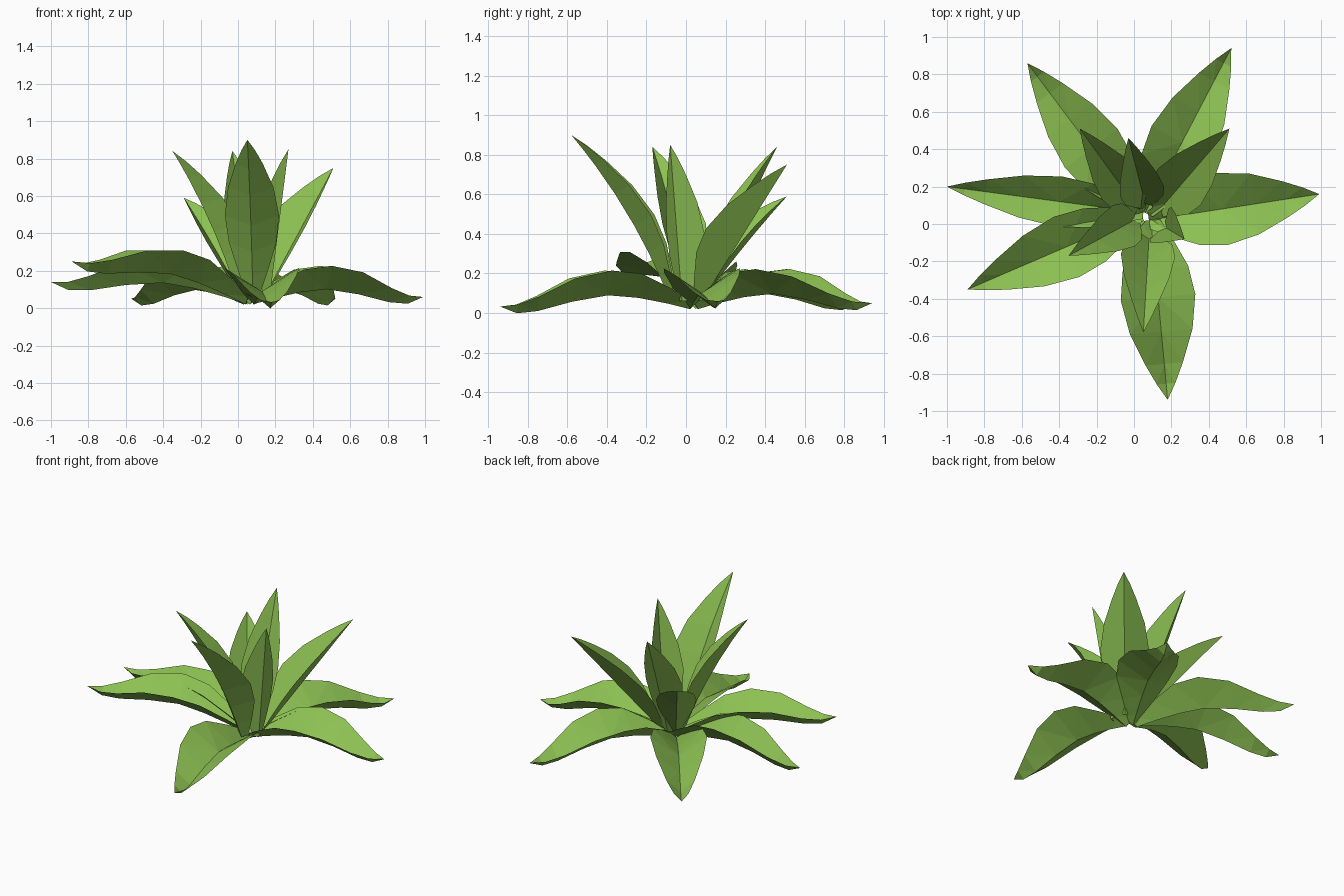
import bpy, bmesh
from mathutils import Vector

if "Cube" in bpy.data.objects:
    bpy.data.objects.remove(bpy.data.objects["Cube"])

green = bpy.data.materials.new("leaf_green")
green.diffuse_color = (0.262, 0.527, 0.084, 1)
green.use_nodes = True
green.node_tree.nodes["Principled BSDF"].inputs["Base Color"].default_value = green.diffuse_color

UP = Vector((0, 0, 1))
T = (0, 0.12, 0.27, 0.43, 0.62, 0.8, 0.91, 1)               # stations along a leaf
WIDTH = (0.25, 0.55, 0.88, 1, 0.84, 0.5, 0.25, 0)           # half width profile
SPREAD_Z = (0.02, 0.05, 0.08, 0.095, 0.065, 0.02, 0.01, 0.045)  # rib height, low leaves


def build_leaf(name, ribs, side, folds, half_width):
    """V-folded blade: a midrib with two raised edges meeting at the tip."""
    bm = bmesh.new()
    rows = []
    for p, fold, w in zip(ribs[:-1], folds, WIDTH):
        off = side * (w * half_width)
        rows.append([bm.verts.new(q) for q in (p + fold - off, p, p + fold + off)])
    tip = bm.verts.new(ribs[-1])
    for a, b in zip(rows, rows[1:]):
        for i in (0, 1):
            bm.faces.new((a[i], a[i + 1], b[i + 1], b[i]))
    for i in (0, 1):
        bm.faces.new((rows[-1][i], rows[-1][i + 1], tip))
    bmesh.ops.triangulate(bm, faces=[f for f in bm.faces if len(f.verts) == 4])
    bm.normal_update()
    if sum(f.normal.z for f in bm.faces) < 0:
        bmesh.ops.reverse_faces(bm, faces=bm.faces[:])
    me = bpy.data.meshes.new(name)
    bm.to_mesh(me)
    bm.free()
    me.materials.append(green)
    bpy.context.collection.objects.link(bpy.data.objects.new(name, me))


def spreading_leaf(name, base, tip, half_width, lift):
    a, b = Vector((*base, 0)), Vector((*tip, 0))
    side = (b - a).cross(UP).normalized()
    ribs = [a.lerp(b, t) + UP * (z + lift * t) for t, z in zip(T, SPREAD_Z)]
    folds = [UP * (0.125 * min(1, w + 0.1)) for w in WIDTH]
    build_leaf(name, ribs, side, folds, half_width)


def upright_leaf(name, base, tip, half_width, bow):
    a, b = Vector(base), Vector(tip)
    d = b - a
    side = d.cross(UP).normalized()
    inward = side.cross(d).normalized()
    if inward.z < 0:
        inward = -inward
    ribs = [a.lerp(b, t) + inward * (bow * 4 * t * (1 - t)) for t in T]
    folds = [inward * (0.75 * half_width * w) for w in WIDTH]
    build_leaf(name, ribs, side, folds, half_width)


# Low outer rosette: base xy, tip xy, half width, extra tip height
for i, spec in enumerate([
        ((0.08, 0.02), (0.99, 0.16), 0.195, 0.015),
        ((0.06, 0.06), (0.52, 0.94), 0.185, 0.005),
        ((0.03, 0.06), (-0.57, 0.86), 0.175, 0.005),
        ((0.05, 0.06), (-1.00, 0.20), 0.135, 0.095),
        ((0.04, 0.05), (-0.89, -0.35), 0.175, 0.205),
        ((0.09, 0.02), (0.18, -0.94), 0.2, -0.012)]):
    spreading_leaf(f"outer_leaf_{i + 1}", *spec)

# Upright inner leaves: base, tip, half width, inward bow
for i, spec in enumerate([
        ((0.08, -0.08, 0.06), (0.05, -0.58, 0.90), 0.145, 0.04),
        ((0.00, 0.02, 0.06), (-0.35, -0.17, 0.84), 0.125, 0.03),
        ((0.17, -0.02, 0.06), (0.27, -0.08, 0.85), 0.11, 0.0),
        ((0.06, 0.11, 0.06), (-0.03, 0.46, 0.84), 0.12, 0.01),
        ((0.14, 0.08, 0.06), (0.51, 0.51, 0.75), 0.15, 0.0),
        ((0.02, 0.08, 0.06), (-0.29, 0.51, 0.59), 0.125, 0.01)]):
    upright_leaf(f"inner_leaf_{i + 1}", *spec)
